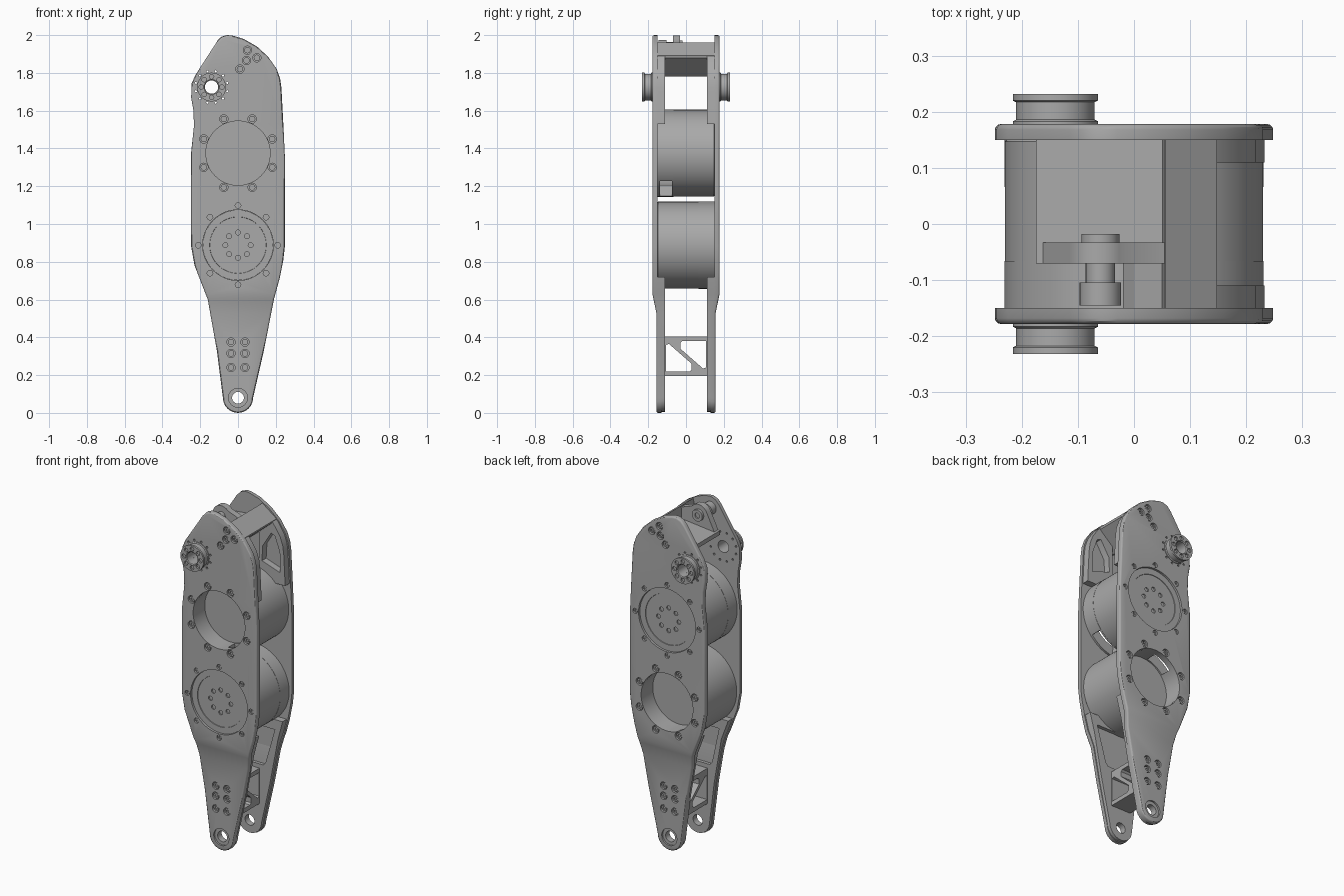
import bpy, bmesh, math
from mathutils import Vector

if "Cube" in bpy.data.objects:
    bpy.data.objects.remove(bpy.data.objects["Cube"])

grey = bpy.data.materials.new("machined_grey")
grey.use_nodes = True
COLOUR = (0.4, 0.4, 0.4, 1)
grey.diffuse_color = COLOUR
grey.node_tree.nodes["Principled BSDF"].inputs["Base Color"].default_value = COLOUR

# Main centres (x, z)
UPPER, LOWER, HUB, PIVOT = (0, 1.375), (0, 0.888), (-0.14, 1.725), (0, 0.08)
OUTER, INNER = 0.178, 0.15


def finish(name, bm):
    bmesh.ops.recalc_face_normals(bm, faces=bm.faces)
    mesh = bpy.data.meshes.new(name)
    bm.to_mesh(mesh)
    bm.free()
    mesh.materials.append(grey)
    ob = bpy.data.objects.new(name, mesh)
    bpy.context.collection.objects.link(ob)
    return ob


def activate(ob):
    bpy.ops.object.select_all(action='DESELECT')
    ob.select_set(True)
    bpy.context.view_layer.objects.active = ob


def smooth(ob):
    activate(ob)
    bpy.ops.object.shade_smooth_by_angle(angle=math.radians(30))


def add_prism(bm, pts, y0, y1):
    base = [bm.verts.new((x, y0, z)) for x, z in pts]
    cap = [bm.verts.new((x, y1, z)) for x, z in pts]
    bm.faces.new(base)
    bm.faces.new(cap)
    for i in range(len(pts)):
        j = (i + 1) % len(pts)
        bm.faces.new((base[i], base[j], cap[j], cap[i]))
    return cap


def prism(name, pts, y0, y1):
    bm = bmesh.new()
    add_prism(bm, pts, y0, y1)
    return finish(name, bm)


def circle(c, r, n=32):
    return [(c[0] + r * math.cos(math.tau * i / n), c[1] + r * math.sin(math.tau * i / n))
            for i in range(n)]


def around(c, r, n, turn=0.0):
    return [(c[0] + r * math.cos(math.tau * (i + turn) / n),
             c[1] + r * math.sin(math.tau * (i + turn) / n)) for i in range(n)]


def add_lathe(bm, c, profile, n=32):
    """Revolve a closed (radius, y) profile about a y axis through c."""
    rings = []
    for r, y in profile:
        if r == 0:
            rings.append([bm.verts.new((c[0], y, c[1]))] * n)
        else:
            rings.append([bm.verts.new((x, y, z)) for x, z in circle(c, r, n)])
    for k, a in enumerate(rings):
        b = rings[(k + 1) % len(rings)]
        for i in range(n):
            j = (i + 1) % n
            ring = list(dict.fromkeys((a[i], a[j], b[j], b[i])))
            if len(ring) > 2:
                bm.faces.new(ring)


def lathe(name, c, profile, n=64):
    bm = bmesh.new()
    add_lathe(bm, c, profile, n)
    ob = finish(name, bm)
    smooth(ob)
    return ob


def cut(ob, cutter):
    mod = ob.modifiers.new("cut", 'BOOLEAN')
    mod.operation, mod.solver, mod.object = 'DIFFERENCE', 'EXACT', cutter
    activate(ob)
    bpy.ops.object.modifier_apply(modifier=mod.name)


def drop(ob):
    bpy.data.objects.remove(ob)


def surface(z):
    return OUTER - 0.021 * min(1, max(0, (0.63 - z) / 0.1))


def clip(bm, co, no, clear):
    bmesh.ops.bisect_plane(bm, geom=bm.verts[:] + bm.edges[:] + bm.faces[:], plane_co=co,
                           plane_no=no, clear_outer=clear)
    if clear:
        bmesh.ops.holes_fill(bm, edges=[e for e in bm.edges if e.is_boundary], sides=0)


def bend(bm):
    """Step the outer skin inwards towards the foot."""
    for z in (0.63, 0.53):
        clip(bm, Vector((0, 0, z)), Vector((0, 0, 1)), False)
    for v in bm.verts:
        if abs(v.co.y) > 0.13:
            v.co.y -= math.copysign(OUTER - surface(v.co.z), v.co.y)


# Side plate outline: rounded foot, then up the +x edge and down the -x edge
outline = [(0.08 * math.cos(a), 0.08 + 0.08 * math.sin(a))
           for a in [math.pi + math.pi * i / 12 for i in range(13)]]
outline += [(0.137, 0.33), (0.19, 0.6), (0.22, 0.71), (0.24, 0.81), (0.248, 0.88), (0.248, 1.36),
            (0.24, 1.53), (0.23, 1.72), (0.223, 1.77), (0.205, 1.82), (0.16, 1.885), (0.1, 1.94),
            (0.03, 1.98), (-0.03, 1.998), (-0.06, 2), (-0.09, 1.988), (-0.115, 1.96),
            (-0.225, 1.79), (-0.245, 1.745), (-0.248, 1.67), (-0.236, 1.6), (-0.233, 1.52),
            (-0.248, 1.38), (-0.248, 0.88), (-0.23, 0.78), (-0.16, 0.6), (-0.112, 0.33)]
rim_outline = [(x * 0.97, 1 + (z - 1) * 0.995) for x, z in outline]
upper_pocket = [(0.08, 1.64), (0.2, 1.6), (0.197, 1.72), (0.165, 1.81), (0.14, 1.82), (0.085, 1.73)]
lower_pocket = [(-0.14, 0.66), (0.165, 0.66), (0.105, 0.45), (0.09, 0.43), (-0.08, 0.43), (-0.095, 0.45)]
foot_bolts = [(x, z) for x in (-0.037, 0.037) for z in (0.24, 0.315, 0.375)]
top_bolts = [(0.05, 1.92), (0.1, 1.88), (0.045, 1.865), (0.01, 1.82)]

for side, s in (("front", -1), ("back", 1)):
    covered, opened = (LOWER, UPPER) if s < 0 else (UPPER, LOWER)
    big = foot_bolts + top_bolts + around(opened, 0.196, 8, 0.5)
    small = around(covered, 0.21, 8)

    # Plate skin with a rounded outer edge
    bm = bmesh.new()
    rim = set(add_prism(bm, outline, s * INNER, s * OUTER))
    bmesh.ops.recalc_face_normals(bm, faces=bm.faces)
    edges = [e for e in bm.edges if all(v in rim for v in e.verts)]
    bmesh.ops.bevel(bm, geom=edges, offset=0.01, segments=3, profile=0.5, affect='EDGES')
    bend(bm)
    plate = finish(side + "_plate", bm)

    # Thick inner rims at the top and the foot, each with a pocket
    blocks = []
    for part, planes, pocket in (
            ("upper", [((0, 0, 1.53), (0, 0, -1)), ((0, 0, 1.9), (0, 0, 1)), ((0.06, 0, 0), (-1, 0, 0))],
             upper_pocket),
            ("lower", [((0, 0, 0.72), (0, 0, 1))], lower_pocket)):
        bm = bmesh.new()
        add_prism(bm, rim_outline, s * 0.11, s * 0.165)
        for co, no in planes:
            clip(bm, Vector(co), Vector(no), True)
        bend(bm)
        block = finish(f"{side}_{part}_rim", bm)
        tool = prism("pocket_cutter", pocket, s * 0.09, s * (INNER if part == "upper" else 0.131))
        cut(block, tool)
        drop(tool)
        blocks.append(block)

    # Motor openings, axle bores and screw sockets
    bm = bmesh.new()
    add_prism(bm, circle(covered, 0.187, 64), s * 0.09, s * 0.2)
    add_prism(bm, circle(opened, 0.17, 64), s * 0.09, s * 0.2)
    add_prism(bm, circle(HUB, 0.035), s * 0.09, s * 0.2)
    add_lathe(bm, PIVOT, [(0, s * 0.09), (0.031, s * 0.09), (0.031, s * 0.147), (0.05, s * 0.147),
                          (0.05, s * 0.2), (0, s * 0.2)])
    for c in big:
        add_prism(bm, circle(c, 0.022, 20), s * (surface(c[1]) - 0.016), s * 0.2)
    for c in small:
        add_prism(bm, circle(c, 0.015, 16), s * (OUTER - 0.01), s * 0.2)
    for c in around(HUB, 0.086, 12, 0.5):
        add_prism(bm, circle(c, 0.006, 8), s * 0.09, s * 0.2)
    tool = finish("bore_cutter", bm)
    for ob in [plate] + blocks:
        cut(ob, tool)
        smooth(ob)
    drop(tool)

    # Socket screws
    bm = bmesh.new()
    for c, r in [(c, 0.017) for c in big] + [(c, 0.01) for c in small]:
        t = surface(c[1])
        add_lathe(bm, c, [(0, s * (t - 0.017)), (r, s * (t - 0.017)), (r, s * (t - 0.005)),
                          (r / 2, s * (t - 0.005)), (r / 2, s * (t - 0.012)), (0, s * (t - 0.012))], 12)
    smooth(finish(side + "_screws", bm))

    # Flanged hub on the outside of the plate
    hub = lathe(side + "_hub", HUB, [(0.035, s * 0.15), (0.035, s * 0.228), (0.04, s * 0.232), (0.076, s * 0.232),
                                     (0.076, s * 0.22), (0.07, s * 0.217), (0.07, s * 0.186),
                                     (0.076, s * 0.183), (0.076, s * 0.17), (0.05, s * 0.15)])
    bm = bmesh.new()
    for c in around(HUB, 0.055, 8):
        add_prism(bm, circle(c, 0.012, 12), s * 0.222, s * 0.25)
    tool = finish("hub_cutter", bm)
    cut(hub, tool)
    drop(tool)
    smooth(hub)

    # Motor can with its recessed output face
    name = "lower" if s < 0 else "upper"
    split = -s * 0.066
    motor = lathe(name + "_motor", covered, [
        (0, split), (0.23, split), (0.23, s * 0.147), (0.227, s * INNER), (0.186, s * INNER),
        (0.186, s * 0.166), (0.15, s * 0.166), (0.149, s * 0.163), (0, s * 0.163)], 96)
    bm = bmesh.new()
    for c in around(covered, 0.067, 8):
        add_prism(bm, circle(c, 0.013, 12), s * 0.155, s * 0.2)
    tool = finish("face_cutter", bm)
    cut(motor, tool)
    drop(tool)
    smooth(motor)

    # Open mounting ring behind the motor, with a cable window
    ring = lathe(name + "_motor_ring", covered, [
        (0.172, split), (0.231, split), (0.231, -s * INNER), (0.172, -s * INNER)], 96)
    angles = [math.radians(a + (180 if s < 0 else 0)) for a in (-80, -60, -40)]
    wedge = [(r * math.cos(a), covered[1] + r * math.sin(a))
             for r, way in ((0.15, 1), (0.26, -1)) for a in angles[::way]]
    tool = prism("window_cutter", wedge, -s * 0.075, -s * 0.138)
    cut(ring, tool)
    drop(tool)
    smooth(ring)

# Top bracket: cross bar, sloping floor and upright arm
prism("top_cross_bar", [(0.055, 1.96), (0.148, 1.892), (0.145, 1.88), (0.03, 1.78), (-0.02, 1.8),
                        (0, 1.835), (0.05, 1.87)], -0.158, 0.162)
prism("bracket_floor", [(0.06, 1.855), (0.06, 1.885), (-0.175, 1.86), (-0.175, 1.835)], -0.07, 0.16)
arm = [(-0.175, 1.835), (0.06, 1.855), (0.1, 1.9), (0.06, 1.95)]
arm += [(-0.06 + 0.058 * math.cos(a), 1.94 + 0.058 * math.sin(a))
        for a in [math.radians(40 + 15 * i) for i in range(9)]]
smooth(prism("bracket_arm", arm, -0.07, -0.033))
lathe("bracket_pin", (-0.06, 1.937), [
    (0, -0.145), (0.037, -0.145), (0.037, -0.104), (0.026, -0.104), (0.026, -0.035),
    (0.034, -0.035), (0.034, -0.018), (0.015, -0.018), (0.015, -0.025), (0, -0.025)], 32)

# Foot spacer: a frame with two triangular windows leaving a diagonal brace
bm = bmesh.new()
bmesh.ops.create_cube(bm, size=1)
for v in bm.verts:
    v.co = (v.co.x * 0.13, v.co.y * 0.26, 0.3 + v.co.z * 0.21)
spacer = finish("foot_spacer", bm)
triangle = [(-0.106, 0.22), (0.02, 0.22), (0.03, 0.23), (0.03, 0.26), (-0.09, 0.365), (-0.106, 0.36)]
for flip in (1, -1):
    bm = bmesh.new()
    add_prism(bm, [(y * flip, 0.3 + (z - 0.3) * flip) for y, z in triangle], -0.1, 0.1)
    for v in bm.verts:
        v.co.x, v.co.y = v.co.y, v.co.x
    tool = finish("spacer_cutter", bm)
    cut(spacer, tool)
    drop(tool)
